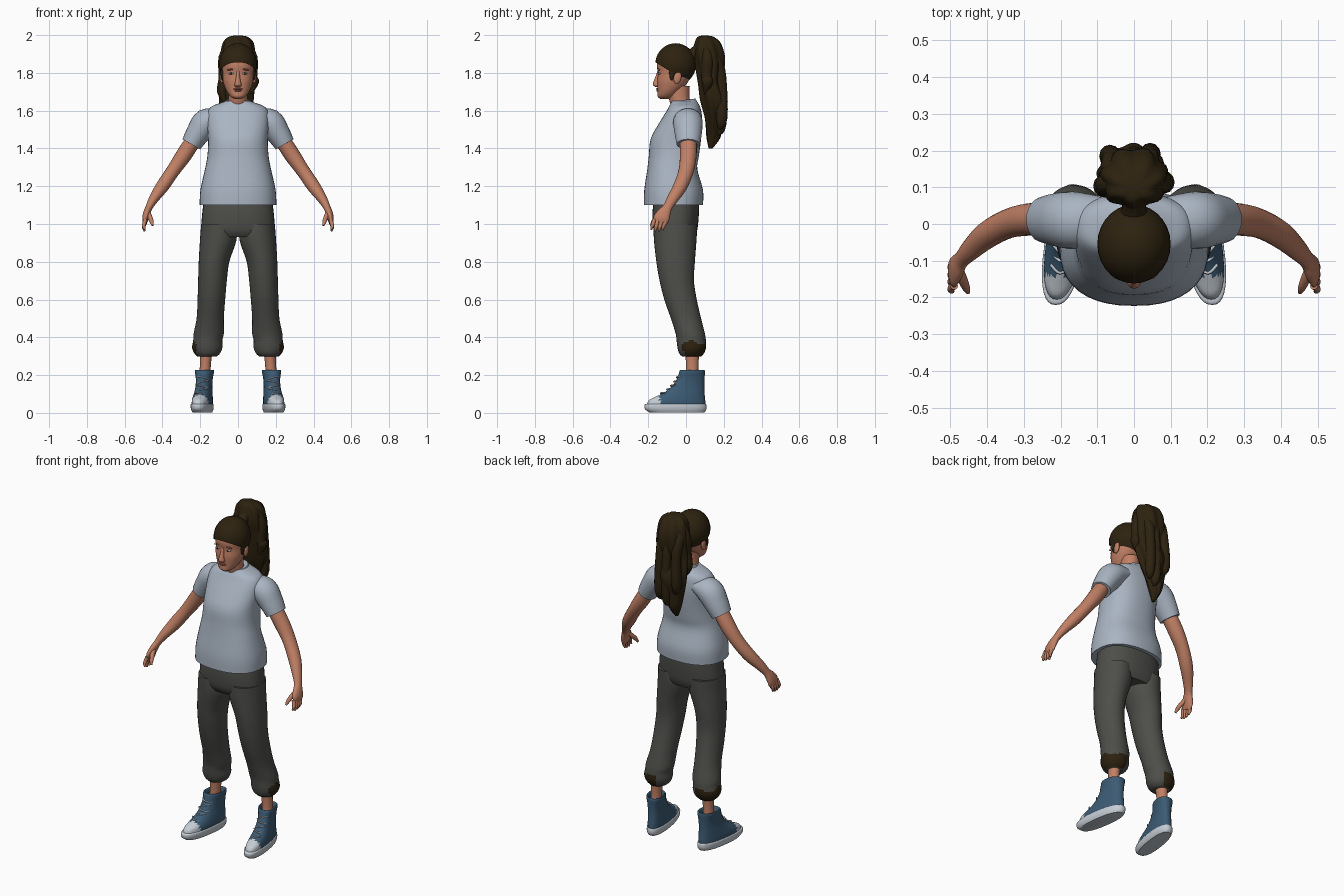
import bpy, bmesh, math
from mathutils import Vector, Matrix


def material(name, r, g, b):
    m = bpy.data.materials.new(name)
    m.diffuse_color = (r, g, b, 1)
    return m


SKIN = material("skin", .53, .215, .13)
LIPS = material("lips", .36, .11, .08)
HAIR = material("dark_hair", .026, .016, .005)
SHIRT = material("pale_shirt", .40, .46, .54)
PANTS = material("grey_pants", .075, .075, .068)
BLUE = material("blue_canvas", .045, .105, .175)
WHITE = material("white_rubber", .56, .61, .66)


def finish(name, bm, mats, rule=None):
    bmesh.ops.recalc_face_normals(bm, faces=bm.faces)
    bm.normal_update()
    if rule:
        for f in bm.faces:
            f.material_index = int(rule(f.calc_center_median(), f.normal))
    me = bpy.data.meshes.new(name)
    bm.to_mesh(me)
    bm.free()
    for m in mats:
        me.materials.append(m)
    ob = bpy.data.objects.new(name, me)
    bpy.context.collection.objects.link(ob)
    bpy.ops.object.select_all(action='DESELECT')
    ob.select_set(True)
    bpy.context.view_layer.objects.active = ob
    bpy.ops.object.shade_smooth_by_angle(angle=math.radians(50))
    return ob


def smooth_rings(rings, k):
    """Catmull-Rom interpolation of the ring values."""
    out = []
    for i in range(len(rings) - 1):
        a, b, c, d = (rings[max(0, min(len(rings) - 1, i + j))] for j in (-1, 0, 1, 2))
        for s in range(k):
            t = s / k
            out.append([.5 * (2 * q + (r - p) * t + (2 * p - 5 * q + 4 * r - u) * t * t
                              + (3 * q - p - 3 * r + u) * t ** 3)
                        for p, q, r, u in zip(a, b, c, d)])
    return out + [list(rings[-1])]


def loft(name, rings, mats, n=24, k=4, power=2.0, sweep=False, lobes=None,
         warp=None, rule=None):
    """Skin rings (x, y, z, rx, ry); sweep turns the rings along the path."""
    rings = smooth_rings(rings, k)
    pts = [Vector(r[:3]) for r in rings]
    bm = bmesh.new()
    loops = []
    for i, r in enumerate(rings):
        u, v = Vector((1, 0, 0)), Vector((0, 1, 0))
        if sweep:
            t = (pts[min(i + 1, len(pts) - 1)] - pts[max(i - 1, 0)]).normalized()
            v = (v - t * v.dot(t)).normalized()
            u = v.cross(t)
        loop = []
        for j in range(n):
            a = 2 * math.pi * j / n
            c, s = math.cos(a), math.sin(a)
            w = 1
            if lobes:
                w += lobes[0] * math.cos(lobes[1] * a + lobes[2] * r[2])
            p = pts[i] + u * (r[3] * w * math.copysign(abs(c) ** (2 / power), c)) \
                + v * (r[4] * w * math.copysign(abs(s) ** (2 / power), s))
            loop.append(bm.verts.new(warp(p) if warp else p))
        loops.append(loop)
    for a, b in zip(loops, loops[1:]):
        for j in range(n):
            bm.faces.new((a[j], a[(j + 1) % n], b[(j + 1) % n], b[j]))
    bm.faces.new(loops[0])
    bm.faces.new(loops[-1])
    return finish(name, bm, mats, rule)


def stack(rows, x=0):
    """Rows (z, rx, y_front, y_back) to rings."""
    return [(x, (f + b) / 2, z, rx, (b - f) / 2) for z, rx, f, b in rows]


def blob(name, loc, size, mat, rot=(0, 0, 0), cut=None):
    bm = bmesh.new()
    bmesh.ops.create_uvsphere(bm, u_segments=28, v_segments=18, radius=1)
    m = Matrix.Translation(loc)
    for ang, ax in zip(rot, 'XYZ'):
        m = m @ Matrix.Rotation(ang, 4, ax)
    bm.transform(m @ Matrix.Diagonal((*size, 1)))
    if cut:
        bmesh.ops.bisect_plane(bm, geom=bm.verts[:] + bm.edges[:] + bm.faces[:],
                               plane_co=cut[0], plane_no=cut[1], clear_inner=True)
    return finish(name, bm, [mat])


# Head and neck
loft("neck", stack([(1.60, .056, -.07, .045), (1.66, .05, -.09, .02),
                    (1.73, .05, -.1, .02)]), [SKIN])
loft("head", stack([(1.663, .02, -.137, -.09), (1.675, .04, -.15, -.06), (1.70, .059, -.15, -.035),
                    (1.73, .072, -.152, -.005), (1.76, .08, -.153, .015), (1.80, .084, -.149, .032),
                    (1.84, .086, -.154, .036), (1.88, .08, -.143, .033), (1.92, .058, -.11, .01),
                    (1.94, .025, -.08, -.02)]), [SKIN], n=32, power=2.15)
loft("nose", [(0, -.143, 1.81, .009, .008), (0, -.15, 1.78, .010, .012), (0, -.156, 1.75, .015, .018),
              (0, -.156, 1.735, .019, .019), (0, -.15, 1.726, .012, .012)], [SKIN], n=14)
blob("upper_lip", (0, -.149, 1.715), (.024, .009, .005), LIPS)
blob("lower_lip", (0, -.148, 1.706), (.02, .009, .006), LIPS)

# Hair: cap, tie, ponytail and loose strands
blob("hair_cap", (0, -.055, 1.845), (.1, .108, .112), HAIR,
     cut=((0, -.16, 1.855), (0, .62, 1)))
loft("hair_tie", [(0, .02, 1.88, .04, .04), (0, .055, 1.915, .032, .03), (0, .1, 1.94, .05, .05)],
     [HAIR], sweep=True)
loft("ponytail", [(-.03, .13, 1.40, .008, .01), (-.03, .145, 1.46, .032, .036),
                  (-.02, .147, 1.55, .062, .046), (-.008, .147, 1.65, .088, .07),
                  (-.003, .127, 1.75, .09, .062), (0, .128, 1.83, .09, .075),
                  (0, .122, 1.90, .088, .083), (0, .116, 1.96, .078, .066),
                  (0, .105, 1.99, .05, .042), (0, .1, 1.998, .015, .012)],
     [HAIR], n=48, lobes=(.07, 7, 9))
strands = [(-.075, .10, 1.64), (.075, .11, 1.69), (-.06, .18, 1.55), (.04, .185, 1.50), (0, .18, 1.47)]
for x, y, z in strands:
    loft("hair_strand", [(x * .5, .11, 1.97, .02, .02), (x * .95, (y + .12) / 2, 1.88, .032, .032),
                         (x, y, 1.78, .027, .028), (x * 1.1, y + .004, z + .06, .028, .03),
                         (x * .9, y - .01, z, .006, .006)], [HAIR], n=12, sweep=True)

# Shirt body
loft("shirt_body", stack([(1.10, .203, -.223, .09), (1.18, .199, -.221, .09), (1.29, .175, -.205, .06),
                          (1.36, .162, -.197, .068), (1.45, .158, -.187, .08), (1.53, .164, -.145, .086),
                          (1.59, .162, -.108, .082), (1.622, .14, -.09, .074), (1.64, .095, -.08, .064),
                          (1.652, .064, -.078, .056)]), [SHIRT], n=40, power=2.35)
loft("shirt_collar", [(0, -.012, 1.632, .078, .074), (0, -.013, 1.648, .068, .068),
                      (0, -.013, 1.658, .062, .062)], [SHIRT], n=32,
     warp=lambda p: p + Vector((0, 0, .12 * p.y)))

# Hips
loft("pants_hips", stack([(1.13, .18, -.17, .07), (1.05, .19, -.178, .068), (.97, .193, -.172, .06),
                          (.93, .17, -.15, .045)]), [PANTS], n=36, power=2.3)

for s, side in ((1, "left"), (-1, "right")):
    def flip(rings):
        return [(s * r[0], *r[1:]) for r in rings]

    # Face and hair details
    blob(side + "_ear", (s * .086, -.045, 1.775), (.01, .02, .033), SKIN, (-.2, 0, 0))
    blob(side + "_sideburn", (s * .083, -.075, 1.80), (.009, .014, .04), HAIR)
    blob(side + "_eye", (s * .036, -.141, 1.797), (.015, .0075, .006), WHITE)
    blob(side + "_iris", (s * .036, -.145, 1.797), (.006, .006, .0055), HAIR)
    blob(side + "_eyebrow", (s * .038, -.144, 1.818), (.021, .006, .004), LIPS, (0, s * .12, 0))

    # Sleeve, arm and hand
    loft(side + "_sleeve", flip([(.09, .01, 1.565, .045, .065), (.165, .01, 1.54, .072, .078),
                                 (.212, .012, 1.48, .064, .072), (.247, .012, 1.422, .054, .062)]),
         [SHIRT], sweep=True)
    loft(side + "_arm", flip([(.235, .012, 1.445, .042, .045), (.29, .012, 1.36, .042, .044),
                              (.345, 0, 1.28, .036, .04), (.40, -.03, 1.2, .035, .037),
                              (.445, -.07, 1.135, .026, .03), (.47, -.097, 1.09, .019, .025),
                              (.482, -.115, 1.06, .019, .035), (.49, -.13, 1.03, .017, .042),
                              (.492, -.14, 1.005, .01, .036)]), [SKIN], n=20, sweep=True)
    for i in range(4):
        y, drop = -.108 - i * .02, (.006, .0, .0, .008)[i]
        loft(side + "_finger", flip([(.49, y, 1.025, .011, .011), (.497, y - .006, 1.0, .0105, .0105),
                                     (.499, y - .012, .98 + drop, .009, .009),
                                     (.494, y - .016, .962 + drop, .005, .005)]),
             [SKIN], n=10, sweep=True)
    loft(side + "_thumb", flip([(.48, -.12, 1.065, .013, .016), (.468, -.148, 1.04, .013, .014),
                                (.458, -.172, 1.015, .011, .011), (.452, -.186, .992, .006, .006)]),
         [SKIN], n=12, sweep=True)

    # Trouser leg, with a dark patch on the outer back of the cuff
    leg = [(.105, 1.0, .09, -.172, .06), (.104, .92, .097, -.17, .056), (.127, .8, .081, -.157, .047),
           (.135, .7, .076, -.14, .042), (.141, .6, .073, -.115, .057), (.147, .5, .072, -.08, .08),
           (.155, .42, .08, -.055, .1), (.16, .385, .077, -.05, .105), (.163, .345, .08, -.045, .106),
           (.163, .315, .068, -.036, .095), (.165, .298, .05, -.02, .08)]
    loft(side + "_trouser_leg", [(s * x, (f + b) / 2, z, r, (b - f) / 2) for x, z, r, f, b in leg],
         [PANTS, HAIR], n=32,
         rule=lambda c, n: c.z < .375 + .012 * math.sin(60 * c.y) and n.x * s * .8 + n.y * .6 > .2)
    loft(side + "_ankle", flip([(.176, .033, .17, .032, .036), (.173, .033, .25, .029, .033),
                                (.168, .033, .33, .034, .038)]), [SKIN])

    # High-top shoe, turned slightly outwards
    def splay(p):
        return Vector((s * (.182 - .14 * p.y + p.x), p.y, p.z))

    loft(side + "_shoe_sole", stack([(.003, .046, -.195, .098), (.02, .053, -.217, .108),
                                     (.042, .054, -.22, .108), (.047, .05, -.212, .104)]),
         [WHITE], n=36, k=3, power=2.4, warp=splay)
    upper = [(.035, .05, -.208, .102), (.065, .05, -.198, .102), (.085, .048, -.162, .1),
             (.11, .045, -.112, .098), (.14, .042, -.076, .097), (.18, .043, -.047, .098),
             (.222, .05, -.034, .1), (.224, .042, -.024, .09), (.2, .037, -.015, .083)]
    loft(side + "_shoe_upper", stack(upper), [BLUE, WHITE], n=36, power=2.3, warp=splay,
         rule=lambda c, n: c.y < -.14)
    for i, (z, y) in enumerate(((.10, -.132), (.12, -.1), (.14, -.079), (.162, -.062), (.185, -.048))):
        d = .008 * (-1) ** i
        loft(side + "_shoe_lace", [(-.03, y + .022, z - d, .004, .004), (0, y - .002, z + .004, .004, .004),
                                   (.03, y + .022, z + d, .004, .004)],
             [WHITE], n=8, sweep=True, warp=splay)
